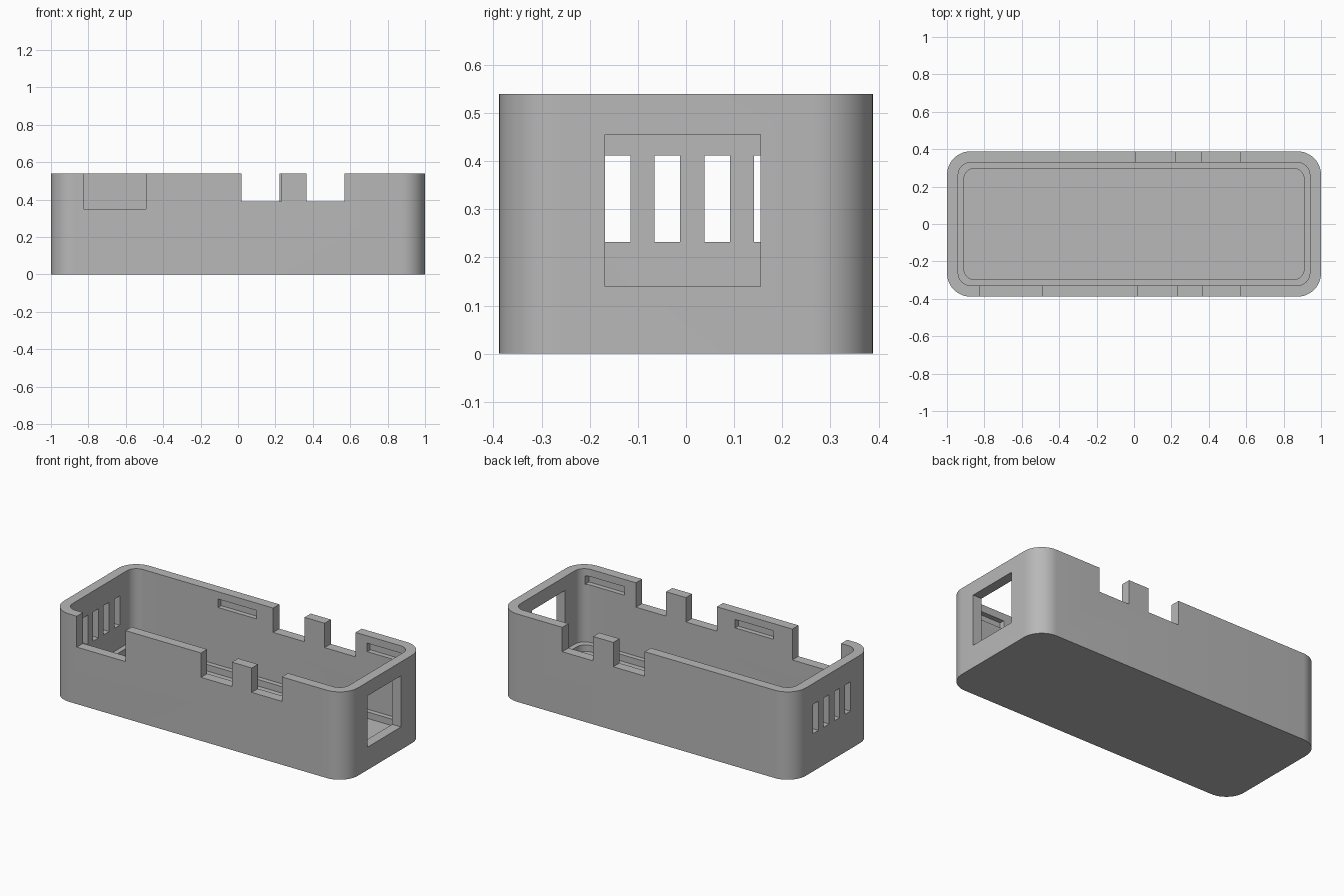
import bpy, bmesh, math

if "Cube" in bpy.data.objects:
    bpy.data.objects.remove(bpy.data.objects["Cube"], do_unlink=True)

HX, HY, HEIGHT = 1.0, 0.388, 0.54
WALL, LEDGE = 0.06, 0.09

grey = bpy.data.materials.new("plain_grey")
grey.use_nodes = True
grey.diffuse_color = (0.48, 0.48, 0.48, 1)
grey.node_tree.nodes["Principled BSDF"].inputs["Base Color"].default_value = (0.48, 0.48, 0.48, 1)


def rounded_loop(bm, inset, radius, z, steps=12):
    """One counter-clockwise rounded rectangle of vertices."""
    verts = []
    for i, (sx, sy) in enumerate([(1, 1), (-1, 1), (-1, -1), (1, -1)]):
        for k in range(steps + 1):
            a = (i + k / steps) * math.pi / 2
            verts.append(bm.verts.new((sx * (HX - inset - radius) + radius * math.cos(a),
                                       sy * (HY - inset - radius) + radius * math.sin(a), z)))
    return verts


# Tray body: outer wall, rim, inner wall, ledge and floor
bm = bmesh.new()
loops = [rounded_loop(bm, *spec) for spec in [
    (0, 0.125, 0), (0, 0.125, HEIGHT),
    (WALL, 0.065, HEIGHT), (WALL, 0.065, LEDGE),
    (0.09, 0.06, LEDGE), (0.09, 0.06, 0.05)]]
for low, high in zip(loops, loops[1:]):
    for i in range(len(low)):
        j = (i + 1) % len(low)
        bm.faces.new((low[i], low[j], high[j], high[i]))
bm.faces.new(loops[0][::-1])
bm.faces.new(loops[-1])
bmesh.ops.recalc_face_normals(bm, faces=bm.faces)
mesh = bpy.data.meshes.new("case_tray")
bm.to_mesh(mesh)
bm.free()
tray = bpy.data.objects.new("case_tray", mesh)
bpy.context.collection.objects.link(tray)
mesh.materials.append(grey)
bpy.context.view_layer.objects.active = tray


def cut(x0, x1, y0, y1, z0, z1):
    """Subtract a box from the tray."""
    bpy.ops.mesh.primitive_cube_add(size=1, location=((x0 + x1) / 2, (y0 + y1) / 2, (z0 + z1) / 2))
    cutter = bpy.context.object
    cutter.scale = (x1 - x0, y1 - y0, z1 - z0)
    cutter.hide_render = True
    cutter.data.materials.append(grey)
    bpy.context.view_layer.update()
    bpy.context.view_layer.objects.active = tray
    mod = tray.modifiers.new("opening", "BOOLEAN")
    mod.operation = "DIFFERENCE"
    mod.solver = "EXACT"
    mod.object = cutter
    bpy.ops.object.modifier_apply(modifier=mod.name)
    bpy.data.objects.remove(cutter, do_unlink=True)


# Rim notches, front then back
for x0, x1, z in [(-0.825, -0.493, 0.35), (0.02, 0.23, 0.39), (0.365, 0.57, 0.39)]:
    cut(x0, x1, -0.5, -0.315, z, 0.7)
for x0, x1 in [(0.01, 0.223), (0.36, 0.57)]:
    cut(x0, x1, 0.315, 0.5, 0.39, 0.7)

# Window in one end
cut(0.9, 1.1, -0.168, 0.155, 0.14, 0.455)

# Four vent slots in the other end
for i in range(4):
    y = -0.168 + i * 0.103
    cut(-1.1, -0.9, y, y + 0.053, 0.232, 0.412)

# Shallow snap recesses inside both long walls
for x0, x1 in [(-0.365, -0.105), (0.648, 0.91)]:
    for y0, y1 in [(-0.358, -0.27), (0.27, 0.358)]:
        cut(x0, x1, y0, y1, 0.443, 0.495)

bpy.ops.object.select_all(action="DESELECT")
tray.select_set(True)
bpy.context.view_layer.objects.active = tray
bpy.ops.object.shade_smooth_by_angle(angle=math.radians(30))
